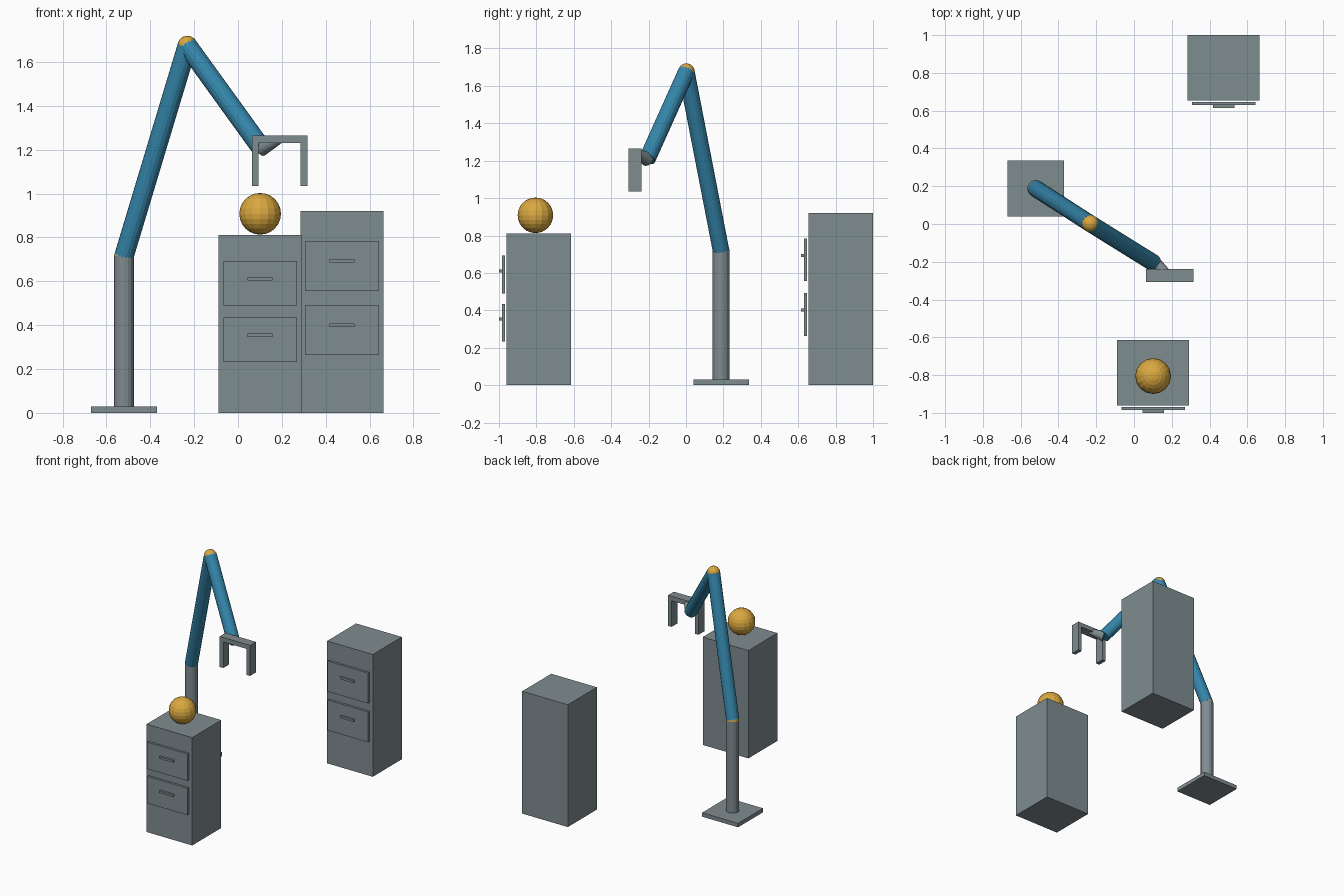
import bpy, math
from mathutils import Vector

if "Cube" in bpy.data.objects:
    bpy.data.objects.remove(bpy.data.objects["Cube"])


def material(name, color):
    m = bpy.data.materials.new(name)
    m.diffuse_color = (*color, 1)
    m.use_nodes = True
    m.node_tree.nodes["Principled BSDF"].inputs["Base Color"].default_value = m.diffuse_color
    return m


GREY = material("steel grey", (0.212, 0.262, 0.28))
BLUE = material("arm blue", (0.035, 0.235, 0.40))
GOLD = material("joint gold", (0.70, 0.39, 0.05))


def finish(name, mat):
    ob = bpy.context.object
    ob.name = name
    ob.data.materials.append(mat)
    return ob


def box(name, x, y, z, mat=GREY):
    """Box from its (low, high) range on each axis."""
    ranges = (x, y, z)
    bpy.ops.mesh.primitive_cube_add(size=1, location=[(a + b) / 2 for a, b in ranges])
    ob = finish(name, mat)
    ob.scale = [b - a for a, b in ranges]
    bpy.ops.object.transform_apply(location=False, rotation=False, scale=True)
    return ob


def rod(name, start, end, r1, r2, mat, sides=16):
    """Straight round bar between two points."""
    a, b = Vector(start), Vector(end)
    bpy.ops.mesh.primitive_cone_add(vertices=sides, radius1=r1, radius2=r2,
                                    depth=(b - a).length, location=(a + b) / 2)
    ob = finish(name, mat)
    ob.rotation_euler = (b - a).to_track_quat('Z', 'Y').to_euler()
    return ob


def ball(name, center, r, mat, segments=16, rings=12):
    bpy.ops.mesh.primitive_uv_sphere_add(segments=segments, ring_count=rings,
                                         radius=r, location=center)
    return finish(name, mat)


# Cabinets: body, two drawer fronts and their handles
def cabinet(name, cx, front, height):
    k = height / 0.812
    box(name + "_body", (cx - 0.19, cx + 0.19), (front, front + 0.345), (0, height))
    for label, z in (("lower", 0.333 * k), ("upper", 0.591 * k)):
        box(f"{name}_{label}_drawer", (cx - 0.168, cx + 0.168),
            (front - 0.025, front - 0.008), (z - 0.101 * k, z + 0.101 * k))
        hz = z + 0.02 * k
        box(f"{name}_{label}_handle", (cx - 0.057, cx + 0.057),
            (front - 0.04, front - 0.025), (hz - 0.008, hz + 0.008))


cabinet("near_cabinet", 0.101, -0.96, 0.812)
cabinet("far_cabinet", 0.474, 0.655, 0.921)

# Ball resting on the near cabinet
ball("ball", (0.101, -0.805, 0.908), 0.095, GOLD)

# Robot arm: foot, column, two links and joints
shoulder, elbow, wrist = (-0.52, 0.188, 0.715), (-0.231, 0.002, 1.675), (0.105, -0.207, 1.21)
R = 0.045
box("foot_plate", (-0.67, -0.37), (0.04, 0.337), (0, 0.03))
rod("column", (-0.52, 0.188, 0.03), shoulder, R, R, GREY)
ball("shoulder_joint", shoulder, R, GOLD)
rod("upper_arm", shoulder, elbow, R, R, BLUE)
ball("elbow_joint", elbow, R, GOLD)
rod("forearm", elbow, wrist, R, R, BLUE)

# Gripper: tapered wrist, crossbar and two fingers
rod("wrist_taper", wrist, (0.19, -0.272, 1.246), 0.04, 0.018, GREY)
box("gripper_bar", (0.063, 0.316), (-0.308, -0.238), (1.23, 1.264))
for side in (-1, 1):
    cx = 0.1895 + side * 0.1115
    box("left_finger" if side < 0 else "right_finger",
        (cx - 0.015, cx + 0.015), (-0.308, -0.238), (1.034, 1.23))
